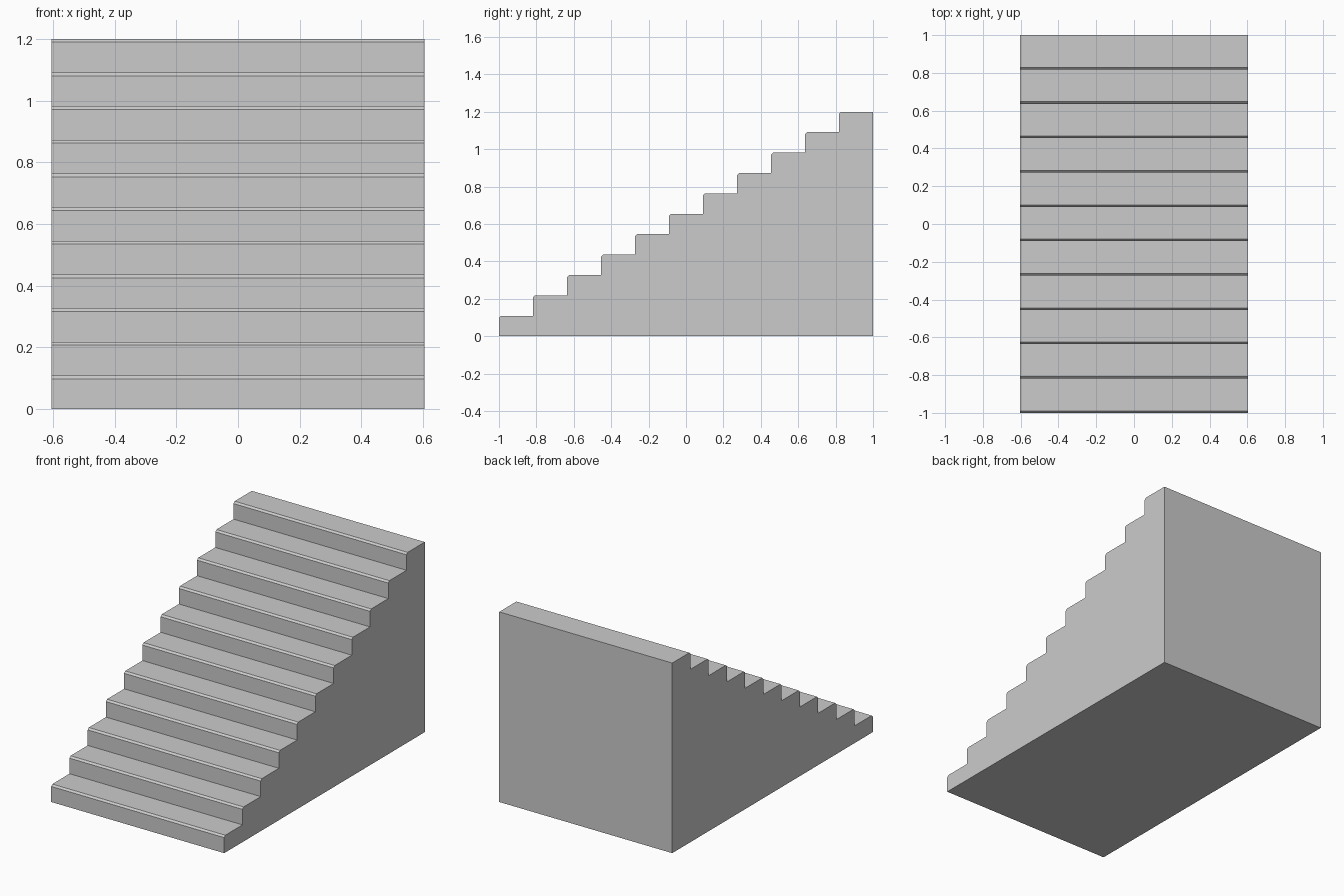
import bpy, bmesh

if "Cube" in bpy.data.objects:
    bpy.data.objects.remove(bpy.data.objects["Cube"])

STEPS = 11
HALF_WIDTH = 0.604
RUN = 2.0 / STEPS
RISE = 1.2 / STEPS
CHAMFER = 0.011

# Side profile (y, z): each step has a riser, a chamfered nosing and a tread
profile = [(1.0, 0.0), (-1.0, 0.0)]
for i in range(STEPS):
    y, z = -1.0 + i * RUN, (i + 1) * RISE
    profile += [(y, z - CHAMFER), (y + CHAMFER, z), (y + RUN, z)]

# Solid staircase: profile face extruded across the width
bm = bmesh.new()
side = bm.faces.new([bm.verts.new((-HALF_WIDTH, y, z)) for y, z in profile])
result = bmesh.ops.extrude_face_region(bm, geom=[side], use_keep_orig=True)
moved = [g for g in result["geom"] if isinstance(g, bmesh.types.BMVert)]
bmesh.ops.translate(bm, vec=(2 * HALF_WIDTH, 0, 0), verts=moved)
bmesh.ops.recalc_face_normals(bm, faces=bm.faces)

mesh = bpy.data.meshes.new("staircase")
bm.to_mesh(mesh)
bm.free()
staircase = bpy.data.objects.new("staircase", mesh)
bpy.context.collection.objects.link(staircase)
